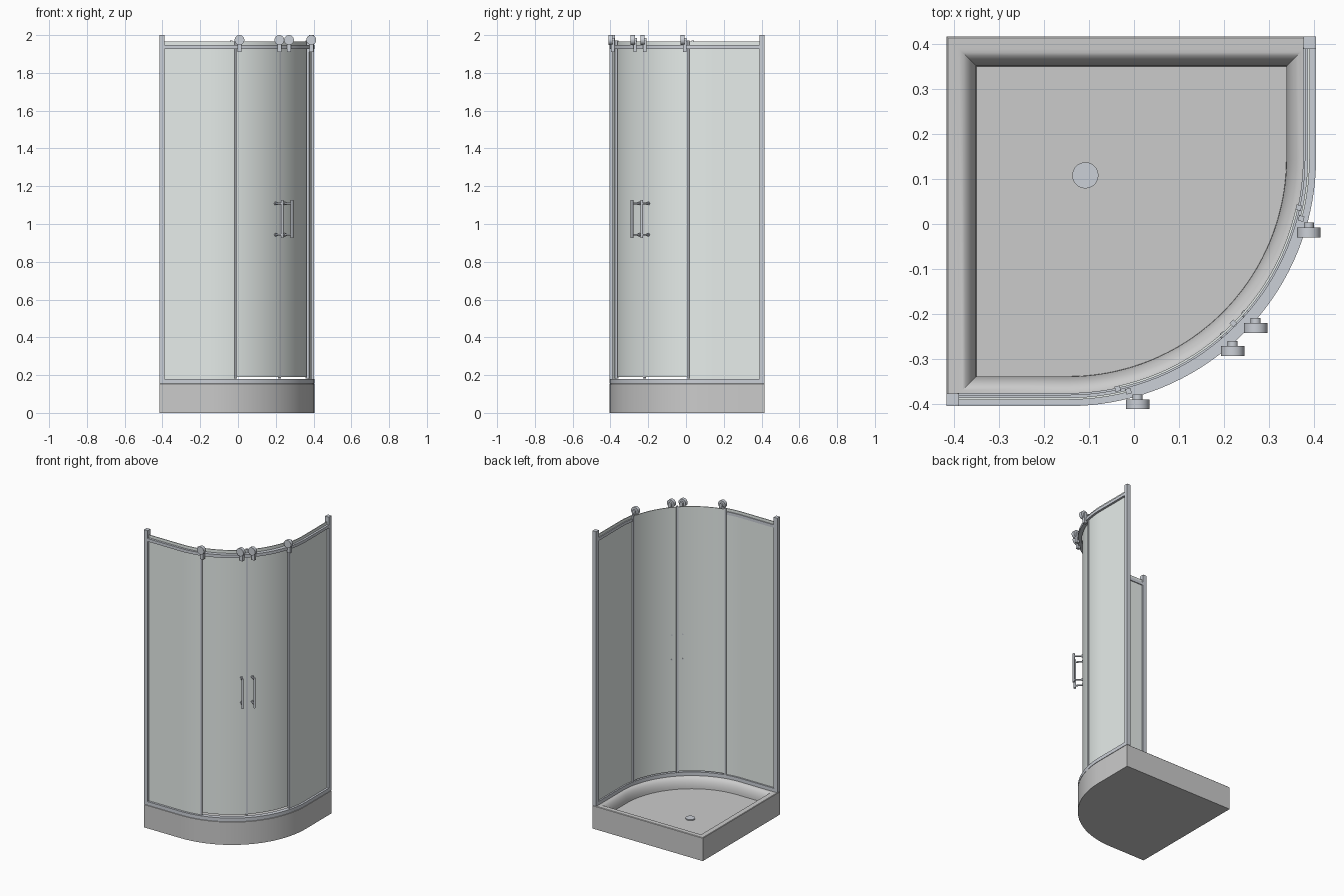
import bpy, bmesh, math
from mathutils import Matrix, Vector

if "Cube" in bpy.data.objects:
    bpy.data.objects.remove(bpy.data.objects["Cube"])

CX, CY, R = -0.146, 0.146, 0.55      # centre and outer radius of the rounded corner


def material(name, col):
    m = bpy.data.materials.new(name)
    m.diffuse_color = col
    m.use_nodes = True
    m.node_tree.nodes["Principled BSDF"].inputs["Base Color"].default_value = m.diffuse_color
    return m


METAL = material("metal", (0.60, 0.63, 0.68, 1))
GLASS = material("glass", (0.80, 0.85, 0.83, 1))


def finish(name, bm, mat=None, angle=35):
    bmesh.ops.recalc_face_normals(bm, faces=bm.faces)
    me = bpy.data.meshes.new(name)
    bm.to_mesh(me)
    bm.free()
    ob = bpy.data.objects.new(name, me)
    bpy.context.collection.objects.link(ob)
    if mat:
        me.materials.append(mat)
    bpy.ops.object.select_all(action='DESELECT')
    bpy.context.view_layer.objects.active = ob
    ob.select_set(True)
    bpy.ops.object.shade_smooth_by_angle(angle=math.radians(angle))
    return ob


def pt(r, a):
    """Point on the corner arc, a in degrees from the front (0) to the right side (90)."""
    a = math.radians(a)
    return CX + r * math.sin(a), CY - r * math.cos(a)


def path(r, a0, a1):
    """Arc points; full straight runs to the wall posts are added at 0 and 90."""
    n = max(6, int((a1 - a0) / 2.5))
    p = [pt(r, a0 + (a1 - a0) * i / n) for i in range(n + 1)]
    if a0 == 0:
        p.insert(0, (-0.392, CY - r))
    if a1 == 90:
        p.append((CX + r, 0.392))
    return p


def ribbon(name, r0, r1, z0, z1, a0, a1, mat):
    bm = bmesh.new()
    rows = []
    for (x0, y0), (x1, y1) in zip(path(r0, a0, a1), path(r1, a0, a1)):
        rows.append([bm.verts.new(c) for c in
                     ((x0, y0, z0), (x1, y1, z0), (x1, y1, z1), (x0, y0, z1))])
    for p, q in zip(rows, rows[1:]):
        for i in range(4):
            j = (i + 1) % 4
            bm.faces.new((p[i], p[j], q[j], q[i]))
    bm.faces.new(rows[0])
    bm.faces.new(rows[-1])
    return finish(name, bm, mat)


def add_box(bm, c, s, rot=0):
    bmesh.ops.create_cube(bm, size=1, matrix=Matrix.Translation(c)
                          @ Matrix.Rotation(math.radians(rot), 4, 'Z')
                          @ Matrix.Diagonal((*s, 1)))


def add_rod(bm, a, b, r, seg=24):
    a, b = Vector(a), Vector(b)
    q = (b - a).to_track_quat('Z', 'Y').to_matrix().to_4x4()
    bmesh.ops.create_cone(bm, cap_ends=True, segments=seg, radius1=r, radius2=r,
                          depth=(b - a).length, matrix=Matrix.Translation((a + b) / 2) @ q)


# Shower tray: outline lofted over the rim and down to the floor
def outline(d):
    return ([(-0.416 + d, 0.416 - d), (-0.416 + d, -0.404 + d)]
            + [pt(R - d, 90 * i / 36) for i in range(37)] + [(0.404 - d, 0.416 - d)])


FLOOR, RIM = 0.085, 0.156
profile = [(0, 0), (0, RIM - 0.003), (0.003, RIM)]
for i in range(9):
    t = math.pi / 2 * i / 8
    profile.append((0.028 + 0.038 * math.sin(t), FLOOR + (RIM - FLOOR) * math.cos(t)))
bm = bmesh.new()
loops = [[bm.verts.new((x, y, z)) for x, y in outline(d)] for d, z in profile]
for p, q in zip(loops, loops[1:]):
    for i in range(len(p)):
        j = (i + 1) % len(p)
        bm.faces.new((p[i], p[j], q[j], q[i]))
bm.faces.new(loops[0])
bm.faces.new(loops[-1])
finish("shower_tray", bm)

# Drain cover
bm = bmesh.new()
add_rod(bm, (-0.108, 0.108, FLOOR - 0.005), (-0.108, 0.108, FLOOR + 0.007), 0.029, 40)
finish("drain_cover", bm, METAL)

# Wall posts
for name, c in (("left_wall_post", (-0.402, -0.390)), ("right_wall_post", (0.390, 0.402))):
    bm = bmesh.new()
    add_box(bm, (*c, 1.078), (0.027, 0.028, 1.844))
    finish(name, bm, METAL)

# Curved rails
ribbon("bottom_rail", 0.521, 0.55, RIM, 0.18, 0, 90, METAL)
ribbon("top_rail", 0.525, 0.55, 1.927, 1.947, 0, 90, METAL)

# Fixed panels and sliding doors
ribbon("left_fixed_glass", 0.531, 0.536, 0.18, 1.966, 0, 14.5, GLASS)
ribbon("right_fixed_glass", 0.531, 0.536, 0.18, 1.966, 75.5, 90, GLASS)
ribbon("left_door_glass", 0.517, 0.522, 0.19, 1.966, 12.3, 44.9, GLASS)
ribbon("right_door_glass", 0.517, 0.522, 0.19, 1.966, 45.1, 77.7, GLASS)

# Vertical edge seals
for name, r, a in (("left_fixed_seal", 0.534, 14.5), ("left_door_seal", 0.523, 12.1),
                   ("centre_seal", 0.518, 45), ("right_door_seal", 0.523, 77.9),
                   ("right_fixed_seal", 0.534, 75.5)):
    bm = bmesh.new()
    add_box(bm, (*pt(r, a), 1.076), (0.012, 0.012, 1.79), a)
    finish(name, bm, METAL)

# Rollers with hub and hanger bracket
for i, (x, y) in enumerate(((0.008, -0.400), (0.219, -0.282), (0.270, -0.231), (0.388, -0.019))):
    bm = bmesh.new()
    add_rod(bm, (x, y - 0.011, 1.974), (x, y + 0.011, 1.974), 0.026, 32)
    add_rod(bm, (x, y + 0.009, 1.974), (x, y + 0.022, 1.974), 0.011)
    add_box(bm, (x, y + 0.012, 1.94), (0.022, 0.018, 0.06))
    finish(f"roller_{i + 1}", bm, METAL)

# Door handles: bar on two standoffs
for name, a in (("left_handle", 41.3), ("right_handle", 48.7)):
    bm = bmesh.new()
    add_rod(bm, (*pt(0.575, a), 0.925), (*pt(0.575, a), 1.127), 0.007)
    for z in (0.943, 1.109):
        add_rod(bm, (*pt(0.515, a), z), (*pt(0.575, a), z), 0.005)
        add_rod(bm, (*pt(0.520, a), z), (*pt(0.528, a), z), 0.009)
    finish(name, bm, METAL)
